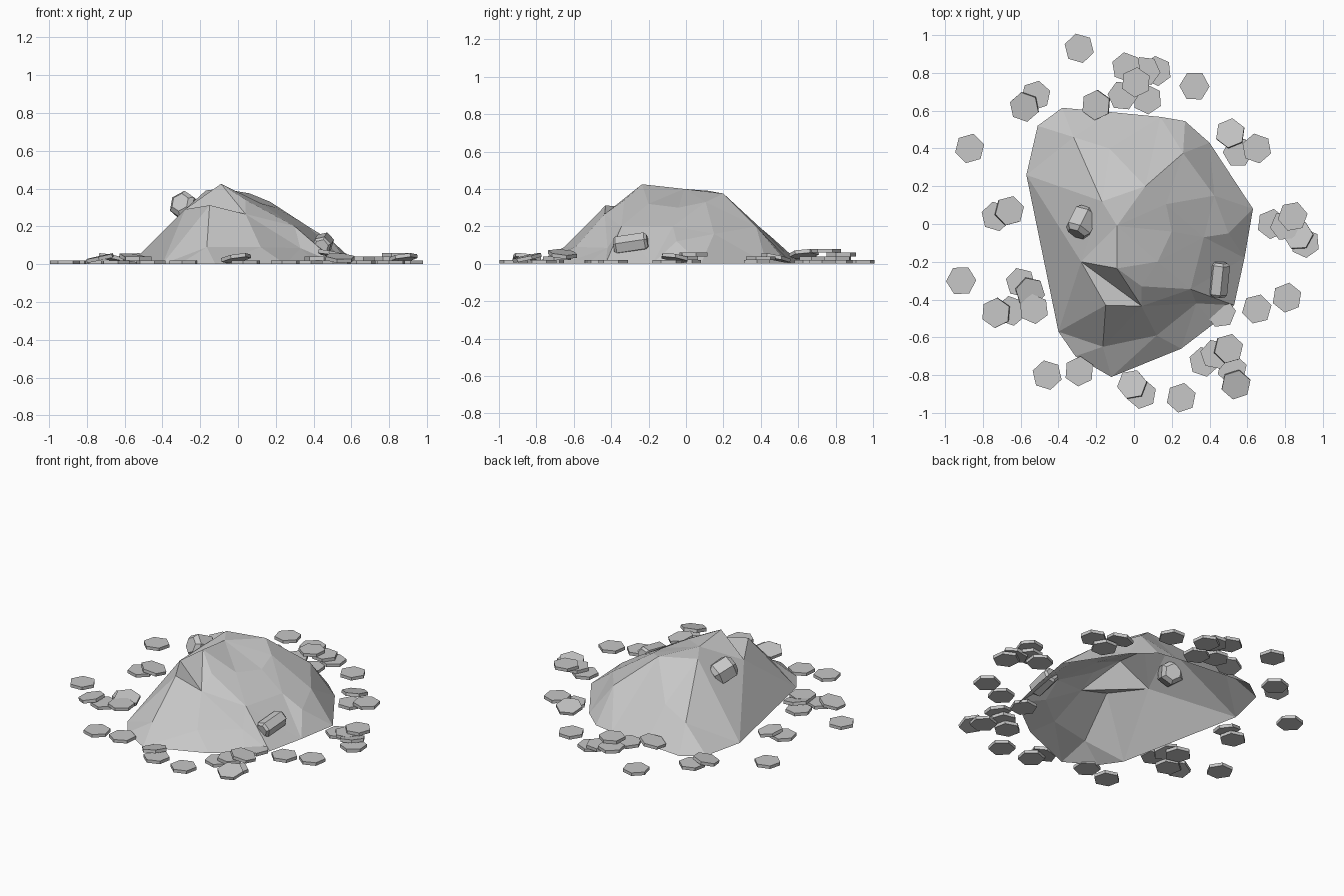
import bpy, bmesh, math, random
from mathutils import Matrix, Vector
from mathutils.geometry import delaunay_2d_cdt

random.seed(4)
default_cube = bpy.data.objects.get("Cube")
if default_cube:
    bpy.data.objects.remove(default_cube, do_unlink=True)

stone = bpy.data.materials.new("grey_stone")
stone.use_nodes = True
stone.diffuse_color = (0.57, 0.57, 0.57, 1)
stone.node_tree.nodes["Principled BSDF"].inputs["Base Color"].default_value = stone.diffuse_color


def add_object(name, bm):
    mesh = bpy.data.meshes.new(name)
    bm.to_mesh(mesh)
    bm.free()
    mesh.materials.append(stone)
    obj = bpy.data.objects.new(name, mesh)
    bpy.context.collection.objects.link(obj)
    return obj


def add_prism(name, location, radius, height, rotation, taper=0.0):
    """Six-sided stone; taper pushes both ends out behind a chamfer."""
    bm = bmesh.new()
    bmesh.ops.create_cone(bm, cap_ends=True, segments=6, radius1=radius,
                          radius2=radius, depth=height)
    if taper:
        caps = [f for f in bm.faces if len(f.verts) == 6]
        for cap in caps:
            bmesh.ops.inset_region(bm, faces=[cap], thickness=taper, depth=taper)
    obj = add_object(name, bm)
    obj.matrix_world = Matrix.Translation(location) @ rotation


def lean(direction, spin=0.0):
    return (Vector(direction).to_track_quat("Z", "Y").to_matrix().to_4x4()
            @ Matrix.Rotation(spin, 4, "Z"))


# Mound: an open shell over a ground outline and the corners of its facets
ground = [(-.57, .26), (-.51, .52), (-.38, .615), (-.12, .592), (.14, .567),
          (.27, .545), (.4, .43), (.63, .08), (.585, -.18), (.53, -.43),
          (.42, -.53), (.25, -.66), (-.12, -.81), (-.31, -.7), (-.4, -.57)]
summits = {
    "peak": (-.09, -.235, .425), "ridge": (-.09, -.01, .4), "ridge_end": (.06, .2, .375),
    "shoulder": (-.17, .12, .39), "brow": (.04, -.33, .34),
    "ledge_right": (-.28, -.2, .29), "ledge_left": (.04, -.435, .265),
    "ledge_lip": (-.15, -.43, .312),
    "back_middle": (-.13, .4, .19), "back_right": (-.32, .46, .14), "back_left": (.26, .375, .2),
    "side_top": (.17, .105, .33), "side_middle": (.2, -.04, .3), "side_front": (.125, -.2, .32),
    "side_back": (.425, .15, .16), "side_low": (.37, -.07, .2), "side_foot": (.5, -.05, .12),
    "cliff_top": (.3, -.345, .2), "cliff_foot": (.33, -.42, .085),
    "front_right": (-.165, -.65, .09), "front_left": (.12, -.59, .09),
}
names = list(summits)
corners = [Vector((x, y, 0)) for x, y in ground] + [Vector(p) for p in summits.values()]
crease_names = [("peak", "ridge"), ("ridge", "ridge_end"), ("ridge", "shoulder"),
                ("peak", "ledge_left"), ("ledge_right", "ledge_left"),
                ("ledge_right", "ledge_lip"), ("ledge_lip", "ledge_left"),
                ("cliff_top", "cliff_foot"), ("cliff_foot", "front_left")]
creases = [tuple(len(ground) + names.index(n) for n in pair) for pair in crease_names]
creases.append((len(ground) + names.index("cliff_top"), ground.index((.53, -.43))))

points, _, triangles, origins, _, _ = delaunay_2d_cdt(
    [c.to_2d() for c in corners], creases, [], 0, 0.0001)
shell = bmesh.new()
verts = [shell.verts.new((p.x, p.y, corners[o[0]].z)) for p, o in zip(points, origins)]
for triangle in triangles:
    shell.faces.new([verts[i] for i in triangle])
bmesh.ops.recalc_face_normals(shell, faces=shell.faces[:])
if sum(f.normal.z for f in shell.faces) < 0:
    bmesh.ops.reverse_faces(shell, faces=shell.faces[:])
add_object("mound", shell)

# Two boulders stuck in the slopes
add_prism("upper_boulder", (-.275, .01, .3), .075, .1, lean((.4, .8, -.35)), .025)
add_prism("lower_boulder", (.45, -.295, .107), .052, .155, lean((.1, 1, .15), .3), .014)

# Flat paving stones, each one resting on any that it overlaps
RADIUS, THICK = .08, .02
flat = [(-.29, .93), (.12, .81), (.06, .81), (-.04, .83), (.07, .66), (-.06, .68),
        (.01, .75), (-.52, .68), (-.87, .4), (-.73, .04), (-.915, -.3), (-.6, -.31),
        (-.65, -.46), (-.53, -.45), (-.46, -.8), (-.29, -.78), (.04, -.9),
        (.25, -.92), (.52, -.77), (.37, -.73), (.43, -.69), (.46, -.47),
        (.65, -.45), (.81, -.39), (.73, 0), (.905, -.1), (.8, -.01), (.84, .04),
        (.55, .38), (.65, .4), (.32, .73)]
placed = []
for x, y in flat:
    spot = Vector((x, y))
    level = max([n + 1 for p, n in placed if (p - spot).length < RADIUS * 1.65], default=0)
    placed.append((spot, level))
    turn = Matrix.Rotation(random.uniform(0, math.pi / 3), 4, "Z")
    add_prism("paving_stone", (x, y, THICK * (level + .5)), RADIUS, THICK, turn)

# Leaning stones, each one raised towards its nearest flat neighbour
leaning = [(-.2, .63), (-.58, .62), (-.66, .07), (-.55, -.36), (-.73, -.47),
           (-.01, -.85), (.54, -.85), (.5, -.66), (.87, -.06), (.51, .48)]
for x, y in leaning:
    spot = Vector((x, y))
    support, level = min(placed, key=lambda item: (item[0] - spot).length)
    away = (spot - support).normalized() * .22
    turn = lean((away.x, away.y, 1), random.uniform(0, math.pi / 3))
    add_prism("leaning_stone", (x, y, THICK * (min(level, 1) + 1.6)), RADIUS, THICK, turn)
